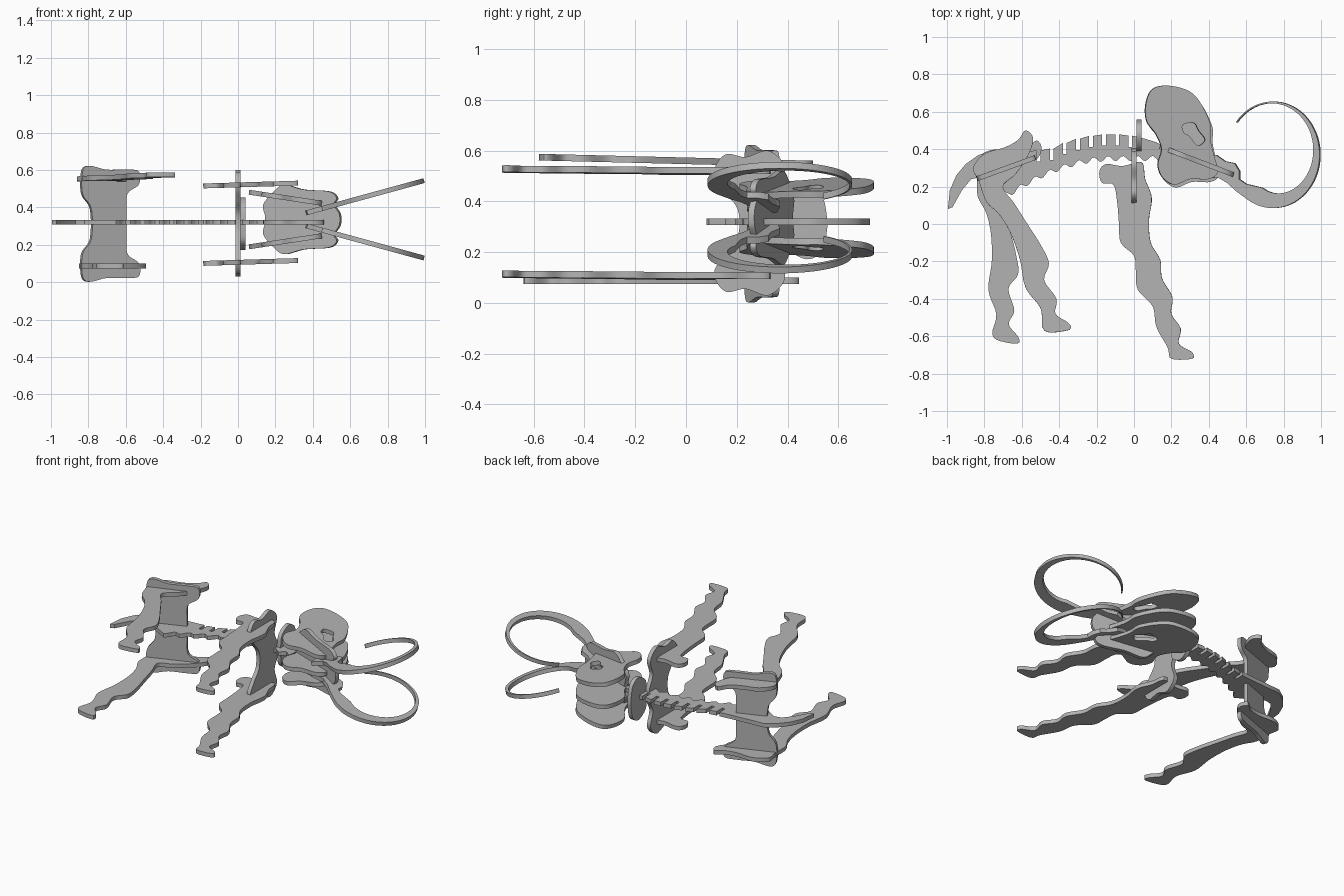
import bpy
from math import pi, sin, cos, radians
from mathutils import Vector

cube = bpy.data.objects.get("Cube")
if cube:
    bpy.data.objects.remove(cube)

# Single material for the cut sheet
sheet = bpy.data.materials.new("grey_sheet")
sheet.use_nodes = True
grey = (.45, .45, .45, 1)
sheet.diffuse_color = grey
sheet.node_tree.nodes["Principled BSDF"].inputs["Base Color"].default_value = grey

THICKNESS = .026
MIDDLE = .32


def rounded(points, steps=5):
    """Closed smooth outline through the given points."""
    pts = [Vector(p) for p in points]
    count = len(pts)
    result = []
    for i in range(count):
        a, b, c, d = (pts[(i + k) % count] for k in (-1, 0, 1, 2))
        for s in range(steps):
            t = s / steps
            result.append(b + (c - a) * t / 2
                          + (a - b * 2.5 + c * 2 - d / 2) * t ** 2
                          + (b * 3 - a - c * 3 + d) * t ** 3 / 2)
    return result


def mirrored(half):
    """Complete an outline that is symmetric about its own x axis."""
    return half + [(u, -v) for u, v in reversed(half)]


def plate(name, outlines, location, rotation=(0, 0, 0), pivot=(0, 0)):
    """Flat sheet cut to the outlines; later outlines become holes."""
    curve = bpy.data.curves.new(name, 'CURVE')
    curve.dimensions = '2D'
    curve.fill_mode = 'BOTH'
    curve.extrude = THICKNESS / 2
    for outline in outlines:
        spline = curve.splines.new('POLY')
        spline.points.add(len(outline) - 1)
        for point, (x, y) in zip(spline.points, outline):
            point.co = (x - pivot[0], y - pivot[1], 0, 1)
        spline.use_cyclic_u = True
    obj = bpy.data.objects.new(name, curve)
    bpy.context.collection.objects.link(obj)
    obj.location = location
    obj.rotation_euler = rotation
    bpy.ops.object.select_all(action='DESELECT')
    obj.select_set(True)
    bpy.context.view_layer.objects.active = obj
    bpy.ops.object.convert(target='MESH')
    obj = bpy.context.object
    obj.data.materials.clear()
    obj.data.materials.append(sheet)
    bpy.ops.object.shade_smooth_by_angle(angle=radians(35))
    return obj


def upright(name, half, location, turn):
    """Standing cross plate, symmetric about its mid height."""
    return plate(name, [rounded(mirrored(half))], location, (pi / 2, 0, turn))


# Spine with slots along the back, scalloped belly edge and a curved tail
def back_height(x):
    return .48 - .75 * (x + .12) ** 2 if x > -.5 else .37 + .08 * (x + .8)


def belly_height(x):
    return .35 - .6 * max(0, -.1 - x) ** 2 + .014 * sin(x * 80)


spine = [(-.995, .08), (-.985, .18), (-.95, .26), (-.9, .32), (-.83, .37)]
for i in range(13):
    x = -.72 + i * .07
    top = back_height(x)
    if 2 < i < 11:
        spine += [(x - .01, top), (x - .01, top - .06),
                  (x + .01, top - .06), (x + .01, top)]
    else:
        spine.append((x, top))
spine.append((.15, .42))
spine += [(x, belly_height(x)) for x in (.14 - i * .013 for i in range(62))]
spine += [(-.74, .2), (-.82, .25), (-.87, .24), (-.92, .18), (-.97, .09)]
plate("spine_and_tail", [spine], (0, 0, MIDDLE))

# Skull: a central plate and two tilted cheeks with eye holes
skull = rounded([(.18, .74), (.295, .71), (.36, .64), (.41, .53), (.41, .45),
                 (.43, .36), (.45, .28), (.4, .24), (.3, .24), (.215, .21),
                 (.15, .25), (.125, .32), (.145, .4), (.115, .48),
                 (.065, .55), (.06, .64), (.095, .72)])
eye = rounded([(.26, .53), (.32, .54), (.345, .5), (.38, .45),
               (.34, .42), (.295, .47), (.265, .49)])
plate("skull_middle", [skull], (.24, -.015, MIDDLE), pivot=(.23, 0))
for side, height, tilt in (("left", .455, .15), ("right", .215, -.15)):
    plate("cheek_" + side, [skull, eye], (.23, 0, height), (0, tilt, 0), (.23, 0))

# Tusks: tapering rings that swing outward from the snout
outer, inner = [], []
STEPS = 56
for i in range(STEPS + 1):
    s = i / STEPS
    angle = radians(142 - 267 * s)
    width = .006 + .1 * s * s
    outer.append((.745 + .25 * cos(angle), .37 + .285 * sin(angle)))
    inner.append((.745 + (.25 - width) * cos(angle),
                  .37 + (.285 - width) * sin(angle)))
root = [(.55, .175), (.5, .22), (.45, .25), (.37, .24), (.36, .36), (.44, .37),
        (.49, .335), (.54, .325), (.565, .285), (.565, .24), (.6, .215)]
swing = .267
tusk = [((x - .37) / cos(swing), y) for x, y in outer + root + inner[-4::-1]]
for side, height, tilt in (("left", .372, -swing), ("right", .3, swing)):
    plate("tusk_" + side, [tusk], (.37, 0, height), (0, tilt, 0))

# Front legs with hooked shoulder blades
front_leg = rounded([(-.15, .32), (-.185, .28), (-.17, .22), (-.11, .21),
                     (-.09, .12), (-.08, 0), (-.07, -.1), (.0, -.17),
                     (.01, -.25), (.02, -.35), (.1, -.44), (.12, -.55),
                     (.18, -.66), (.2, -.72), (.31, -.72), (.31, -.685),
                     (.24, -.64), (.25, -.56), (.2, -.48), (.205, -.39),
                     (.15, -.29), (.14, -.19), (.09, -.1), (.08, .02),
                     (.095, .14), (.06, .24), (.04, .33), (-.06, .31)])
for side, height in (("left", .52), ("right", .106)):
    plate("front_leg_" + side, [front_leg], (0, 0, height), (0, -.03, 0))

# Hind legs, one striding ahead of the other
hind_leg = rounded([(-.58, .5), (-.62, .45), (-.69, .41), (-.8, .375),
                    (-.86, .3), (-.83, .23), (-.79, .12), (-.72, .05),
                    (-.66, -.05), (-.61, -.19), (-.58, -.34), (-.5, -.45),
                    (-.49, -.55), (-.45, -.58), (-.345, -.565), (-.35, -.53),
                    (-.42, -.48), (-.415, -.4), (-.48, -.3), (-.455, -.21),
                    (-.5, -.11), (-.57, 0), (-.64, .11), (-.7, .2),
                    (-.63, .27), (-.56, .38), (-.54, .46)])
hip = (-.72, .28)
plate("hind_leg_left", [hind_leg], (*hip, .553), (-.025, 0, 0), hip)
plate("hind_leg_right", [hind_leg], (*hip, .087), (0, 0, radians(-18)), hip)

# Cross plates that join the sides together
upright("pelvis",
        [(.085, .05), (.09, .16), (.155, .21), (.155, .28), (.08, .29),
         (-.03, .29), (-.125, .31), (-.165, .28), (-.165, .16), (-.115, .08)],
        (-.68, .3, .312), radians(20))
upright("shoulder",
        [(.145, .04), (.11, .12), (.135, .22), (.07, .285), (-.02, .26),
         (-.1, .27), (-.145, .2), (-.1, .12), (-.05, .05)],
        (0, .255, .315), pi / 2)
upright("hump",
        [(.08, .03), (.06, .11), (0, .14), (-.07, .1), (-.085, .03)],
        (.027, .475, .312), pi / 2)
upright("face",
        [(.215, .03), (.183, .08), (.2, .115), (.155, .15), (.01, .16),
         (-.1, .185), (-.16, .15), (-.22, .08), (-.21, .02)],
        (.345, .335, .335), radians(-21))
